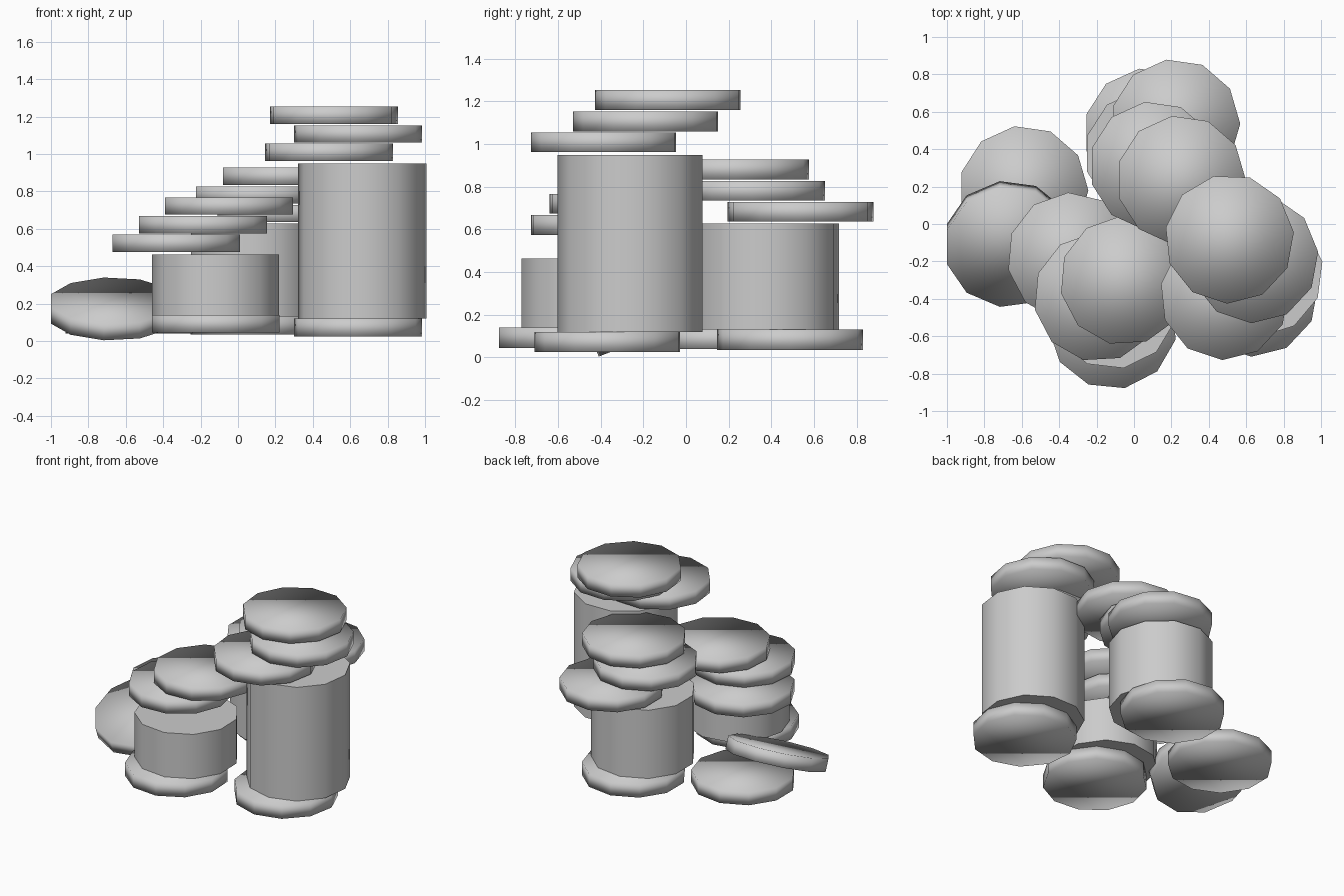
import bpy, math

if "Cube" in bpy.data.objects:
    bpy.data.objects.remove(bpy.data.objects["Cube"])

R = 0.346        # coin radius
SIDES = 11


def disc(name, xmin, yc, z0, z1, turn=0.0, tilt=0.0):
    """Eleven-sided disc placed by its left edge, y centre and height range.
    turn: angle in degrees of one corner measured from +x."""
    bpy.ops.mesh.primitive_cylinder_add(vertices=SIDES, radius=R, depth=z1 - z0)
    ob = bpy.context.object
    ob.name = name
    vs = ob.data.vertices
    a = math.radians(turn) - math.atan2(vs[0].co.y, vs[0].co.x)
    c, s = math.cos(a), math.sin(a)
    for v in vs:
        x, y = v.co.x, v.co.y
        v.co.x, v.co.y = c * x - s * y, s * x + c * y
    ys = [v.co.y for v in vs]
    ob.location = (xmin - min(v.co.x for v in vs),
                   yc - (max(ys) + min(ys)) / 2, (z0 + z1) / 2)
    ob.rotation_euler.x = tilt
    if "column" in name:
        bpy.ops.object.shade_smooth_by_angle(angle=math.radians(40))
    else:
        bpy.ops.object.shade_smooth()
    return ob


# each stack: (part, left edge x, centre y, bottom z, top z, corner angle)
stacks = {
    "tall_stack": [
        ("base_coin", 0.30, -0.369, 0.025, 0.12, 6),
        ("column", 0.322, -0.263, 0.12, 0.95, 9),
        ("coin_1", 0.145, -0.387, 0.963, 1.055, 6),
        ("coin_2", 0.30, -0.19, 1.06, 1.153, 6),
        ("coin_3", 0.17, -0.085, 1.16, 1.253, 6),
    ],
    "back_stack": [
        ("base_coin", -0.255, 0.488, 0.035, 0.13, 0),
        ("column", -0.25, 0.376, 0.13, 0.628, 0),
        ("coin_1", -0.11, 0.536, 0.637, 0.728, 0),
        ("coin_2", -0.225, 0.31, 0.735, 0.827, 0),
        ("coin_3", -0.08, 0.235, 0.835, 0.927, 0),
    ],
    "front_stack": [
        ("base_coin", -0.46, -0.535, 0.045, 0.14, 19),
        ("column", -0.46, -0.428, 0.14, 0.463, 18),
        ("coin_1", -0.672, -0.173, 0.477, 0.57, -5),
        ("coin_2", -0.53, -0.386, 0.575, 0.667, -5),
        ("coin_3", -0.39, -0.298, 0.675, 0.767, -5),
    ],
}
for stack, parts in stacks.items():
    for part, x, y, z0, z1, turn in parts:
        disc(f"{stack}_{part}", x, y, z0, z1, turn)

# loose coin on the ground with another leaning on it
disc("flat_coin", -0.922, 0.18, 0.04, 0.133)
disc("leaning_coin", -1.0, -0.107, 0.125, 0.218, tilt=math.radians(21.3))
